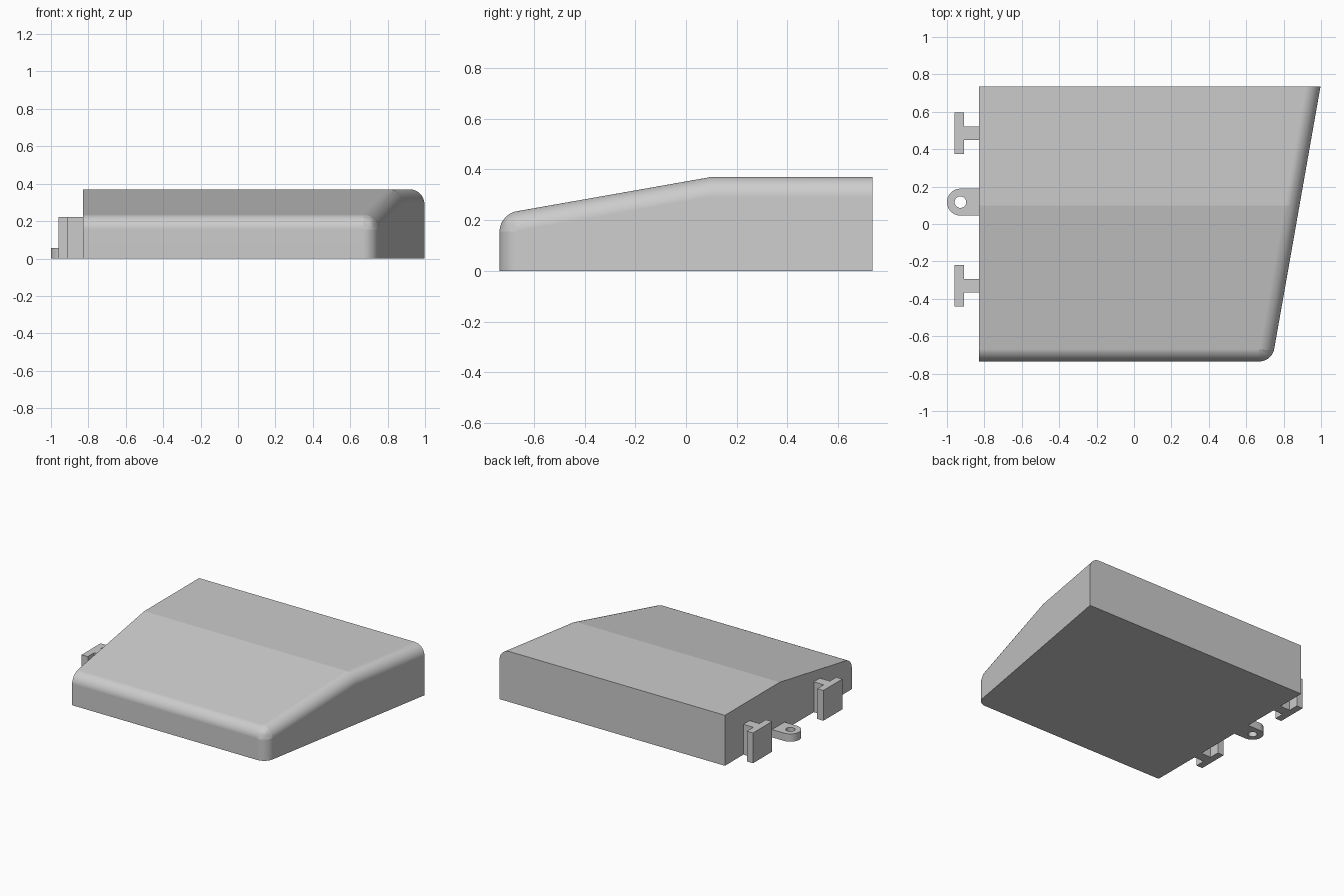
import bpy
import bmesh
from math import radians, tan, cos, sin, pi
from mathutils import Vector

cube = bpy.data.objects.get("Cube")
if cube:
    bpy.data.objects.remove(cube, do_unlink=True)

GREY = (0.6, 0.6, 0.6, 1)
grey = bpy.data.materials.new("light grey")
grey.use_nodes = True
grey.diffuse_color = GREY
grey.node_tree.nodes["Principled BSDF"].inputs["Base Color"].default_value = GREY


def add_object(name, bm):
    bmesh.ops.recalc_face_normals(bm, faces=bm.faces)
    mesh = bpy.data.meshes.new(name)
    bm.to_mesh(mesh)
    bm.free()
    mesh.materials.append(grey)
    obj = bpy.data.objects.new(name, mesh)
    bpy.context.collection.objects.link(obj)
    bpy.ops.object.select_all(action="DESELECT")
    obj.select_set(True)
    bpy.context.view_layer.objects.active = obj
    return obj


def prism(name, loops, height):
    """Upright prism from a plan outline, with optional hole loops."""
    bm = bmesh.new()
    for loop in loops:
        verts = [bm.verts.new((x, y, 0)) for x, y in loop]
        for a, b in zip(verts, verts[1:] + verts[:1]):
            bm.edges.new((a, b))
    bmesh.ops.triangle_fill(bm, edges=bm.edges[:], use_beauty=True)
    bmesh.ops.dissolve_limit(bm, angle_limit=0.01, verts=[], edges=bm.edges[:])
    base = bm.faces[:]
    top = bmesh.ops.extrude_face_region(bm, geom=base, use_keep_orig=True)["geom"]
    bmesh.ops.translate(bm, vec=(0, 0, height),
                        verts=[v for v in top if isinstance(v, bmesh.types.BMVert)])
    return add_object(name, bm)


def arc(cx, cy, r, start, end, steps):
    angles = [start + (end - start) * i / steps for i in range(steps + 1)]
    return [(cx + r * cos(a), cy + r * sin(a)) for a in angles]


# Main body: side profile swept across, with one wall drafted by ten degrees
RIGHT, LEFT, BACK, TOP, CREASE, RADIUS = -0.83, 0.997, 0.735, 0.37, 0.1, 0.08
SLOPE = tan(radians(10))
front_top = TOP - (CREASE + BACK) * SLOPE
profile = [(-BACK, 0), (BACK, 0), (BACK, TOP), (CREASE, TOP), (-BACK, front_top)]
bm = bmesh.new()
near = [bm.verts.new((RIGHT, y, z)) for y, z in profile]
far = [bm.verts.new((LEFT - (BACK - y) * SLOPE, y, z)) for y, z in profile]
bm.faces.new(near)
bm.faces.new(far)
for i in range(len(profile)):
    j = (i + 1) % len(profile)
    bm.faces.new((near[i], near[j], far[j], far[i]))

# Rounded edges; the obtuse ones get a shorter setback for an equal radius
weights = bm.edges.layers.float.new("bevel_weight_edge")
for a, b, w in ((far[2], far[3], 1), (far[3], far[4], 0.97),
                (far[4], near[4], tan(radians(40))),
                (far[4], far[0], tan(radians(40)))):
    bm.edges.get((a, b))[weights] = w
body = add_object("body", bm)
bevel = body.modifiers.new("rounded edges", "BEVEL")
bevel.limit_method = "WEIGHT"
bevel.width = RADIUS
bevel.segments = 12
bpy.ops.object.modifier_apply(modifier=bevel.name)
bpy.ops.object.shade_smooth_by_angle(angle=radians(9))
flat = body.modifiers.new("flat panels", "WEIGHTED_NORMAL")
flat.keep_sharp = True

# Two T-shaped sliding hooks on the right wall
HEAD_OUT, HEAD_IN = -0.96, -0.91
for name, y in (("front_hook", -0.33), ("back_hook", 0.485)):
    half = [(RIGHT, 0.036), (HEAD_IN, 0.036), (HEAD_IN, 0.11), (HEAD_OUT, 0.11)]
    outline = [(x, y + d) for x, d in half] + [(x, y - d) for x, d in reversed(half)]
    prism(name, [outline], 0.222)

# Screw lug with a round hole
LUG_X, LUG_Y, LUG_R = -0.928, 0.117, 0.072
outer = [(RIGHT, LUG_Y + LUG_R)] + arc(LUG_X, LUG_Y, LUG_R, pi / 2, 3 * pi / 2, 24)
outer.append((RIGHT, LUG_Y - LUG_R))
hole = arc(LUG_X, LUG_Y, 0.031, 0, 2 * pi, 32)[:-1]
prism("screw_lug", [outer, hole], 0.057)
bpy.ops.object.shade_smooth_by_angle(angle=radians(30))
